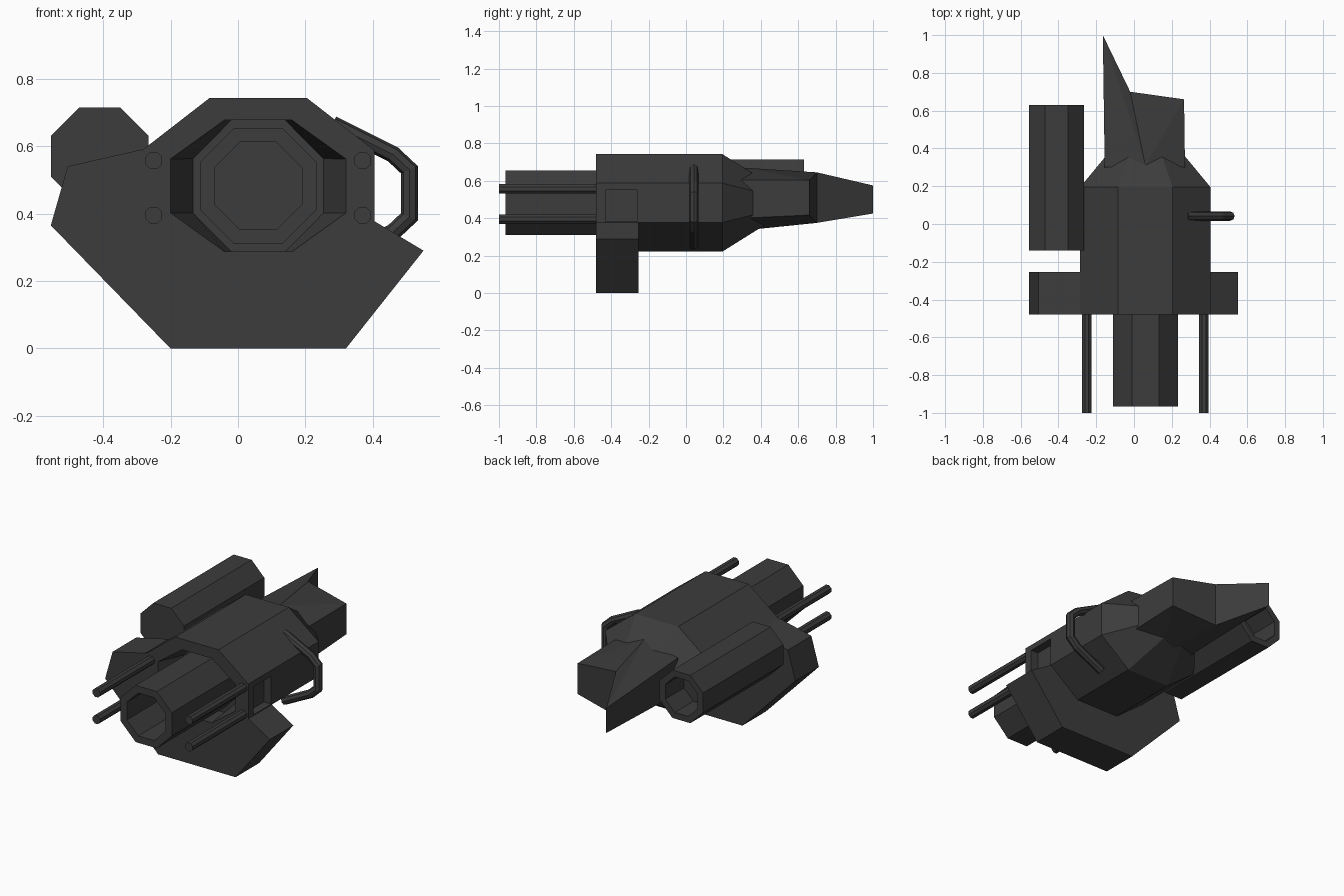
import bpy, bmesh, math
from mathutils import Vector

if "Cube" in bpy.data.objects:
    bpy.data.objects.remove(bpy.data.objects["Cube"])

mat = bpy.data.materials.new("dark_grey")
mat.diffuse_color = (0.045, 0.045, 0.045, 1)
mat.use_nodes = True
mat.node_tree.nodes["Principled BSDF"].inputs["Base Color"].default_value = mat.diffuse_color


def make(name, verts, faces):
    me = bpy.data.meshes.new(name)
    bm = bmesh.new()
    vs = [bm.verts.new(v) for v in verts]
    for f in faces:
        bm.faces.new([vs[i] for i in f])
    bmesh.ops.recalc_face_normals(bm, faces=bm.faces[:])
    bm.to_mesh(me)
    bm.free()
    me.materials.append(mat)
    ob = bpy.data.objects.new(name, me)
    bpy.context.collection.objects.link(ob)
    return ob


def skin(name, rings):
    """Join rings of equal length into a closed solid."""
    n = len(rings[0])
    verts = [p for r in rings for p in r]
    faces = [[k * n + i, k * n + (i + 1) % n, (k + 1) * n + (i + 1) % n, (k + 1) * n + i]
             for k in range(len(rings) - 1) for i in range(n)]
    faces += [list(range(n)), list(range(len(verts) - n, len(verts)))]
    return make(name, verts, faces)


def octagon(cx, cz, y, hw, hh, tx=None, sz=None):
    """Eight-sided section: half width, half height, half top edge, half side edge."""
    tx = hw * 0.414 if tx is None else tx
    sz = hh * 0.414 if sz is None else sz
    pts = [(hw, sz), (tx, hh), (-tx, hh), (-hw, sz), (-hw, -sz), (-tx, -hh), (tx, -hh), (hw, -sz)]
    return [(cx + x, y, cz + z) for x, z in pts]


CX, CZ = 0.06, 0.482

# main body: recessed front, tapered rear
s = 0.46
body = skin("main_body", [
    octagon(CX, CZ, -0.33, 0.193, 0.195),
    octagon(CX, CZ, -0.48, 0.26, 0.195, 0.1, 0.08),
    octagon(CX, CZ, -0.48, 0.345, 0.26, 0.145, 0.105),
    octagon(CX, CZ, 0.195, 0.345, 0.26, 0.145, 0.105),
    octagon(CX, CZ, 0.42, 0.345 * s, 0.26 * s, 0.145 * s, 0.105 * s)])

# square pocket in the right side of the body
bpy.ops.mesh.primitive_cube_add(size=1, location=(0.405, -0.345, 0.467))
cutter = bpy.context.object
cutter.name = "pocket_cutter"
cutter.scale = (0.1, 0.17, 0.17)
cutter.hide_render = True
mod = body.modifiers.new("pocket", 'BOOLEAN')
mod.object = cutter
mod.solver = 'EXACT'
bpy.context.view_layer.objects.active = body
bpy.ops.object.modifier_apply(modifier="pocket")
bpy.data.objects.remove(cutter)

# hollow main barrel
skin("barrel", [
    octagon(CX, CZ, -0.5, 0.13, 0.13),
    octagon(CX, CZ, -0.965, 0.13, 0.13),
    octagon(CX, CZ, -0.965, 0.172, 0.172),
    octagon(CX, CZ, -0.32, 0.172, 0.172)])

# side tube, closed in front and open at the rear
skin("side_tube", [
    octagon(-0.41, 0.57, -0.14, 0.145, 0.145),
    octagon(-0.41, 0.57, 0.63, 0.145, 0.145),
    octagon(-0.41, 0.57, 0.63, 0.108, 0.108),
    octagon(-0.41, 0.57, 0.45, 0.108, 0.108)])

# four thin rods around the barrel
for side, x in (("left", -0.25), ("right", 0.37)):
    for level, z in (("lower", 0.395), ("upper", 0.557)):
        skin(f"rod_{level}_{side}", [
            octagon(x, z, y, 0.025, 0.025) for y in (-1.0, -0.46)])

# angular base plate wrapped around the underside of the body
outline = [(-0.285, 0.59), (-0.505, 0.54), (-0.555, 0.365), (-0.2, 0), (0.32, 0), (0.55, 0.29),
           (0.405, 0.377), (0.205, 0.222), (-0.085, 0.222), (-0.285, 0.377)]
skin("base_plate", [[(x, y, z) for x, z in outline] for y in (-0.48, -0.255)])

# rear stock: ridged block with a pointed left corner
top = [(-0.155, 0.3, 0.61), (-0.165, 1.0, 0.575), (-0.02, 0.7, 0.645),
       (0.265, 0.66, 0.603), (0.27, 0.3, 0.605), (0.06, 0.31, 0.67)]
bottom = [(x, y, 1.005 - z if y < 0.5 else 1.0 - z if y > 0.9 else 1.02 - z) for x, y, z in top]
fan = [[0, 1, 5], [1, 2, 5], [2, 3, 5], [3, 4, 5]]
faces = fan + [[i + 6 for i in f] for f in fan]
faces += [[i, i + 1, i + 7, i + 6] for i in range(4)] + [[0, 5, 11, 6], [5, 4, 10, 11]]
make("rear_stock", top + bottom, faces)

# bent side handle: round section swept along a path in the x-z plane
path = [(0.28, 0.665), (0.46, 0.575), (0.508, 0.53), (0.508, 0.39), (0.46, 0.345), (0.28, 0.255)]
path = [Vector((x, 0, z)) for x, z in path]
rings = []
for i, p in enumerate(path):
    a = (p - path[max(i - 1, 0)]).normalized()
    b = (path[min(i + 1, len(path) - 1)] - p).normalized()
    t = (a + b).normalized()
    across = Vector((t.z, 0, -t.x)) / max((a if a.length else b).dot(t), 0.5)
    rings.append([p + across * 0.025 * math.cos(k * math.pi / 4)
                  + Vector((0, 0.042 + 0.025 * math.sin(k * math.pi / 4), 0)) for k in range(8)])
skin("side_handle", rings)
